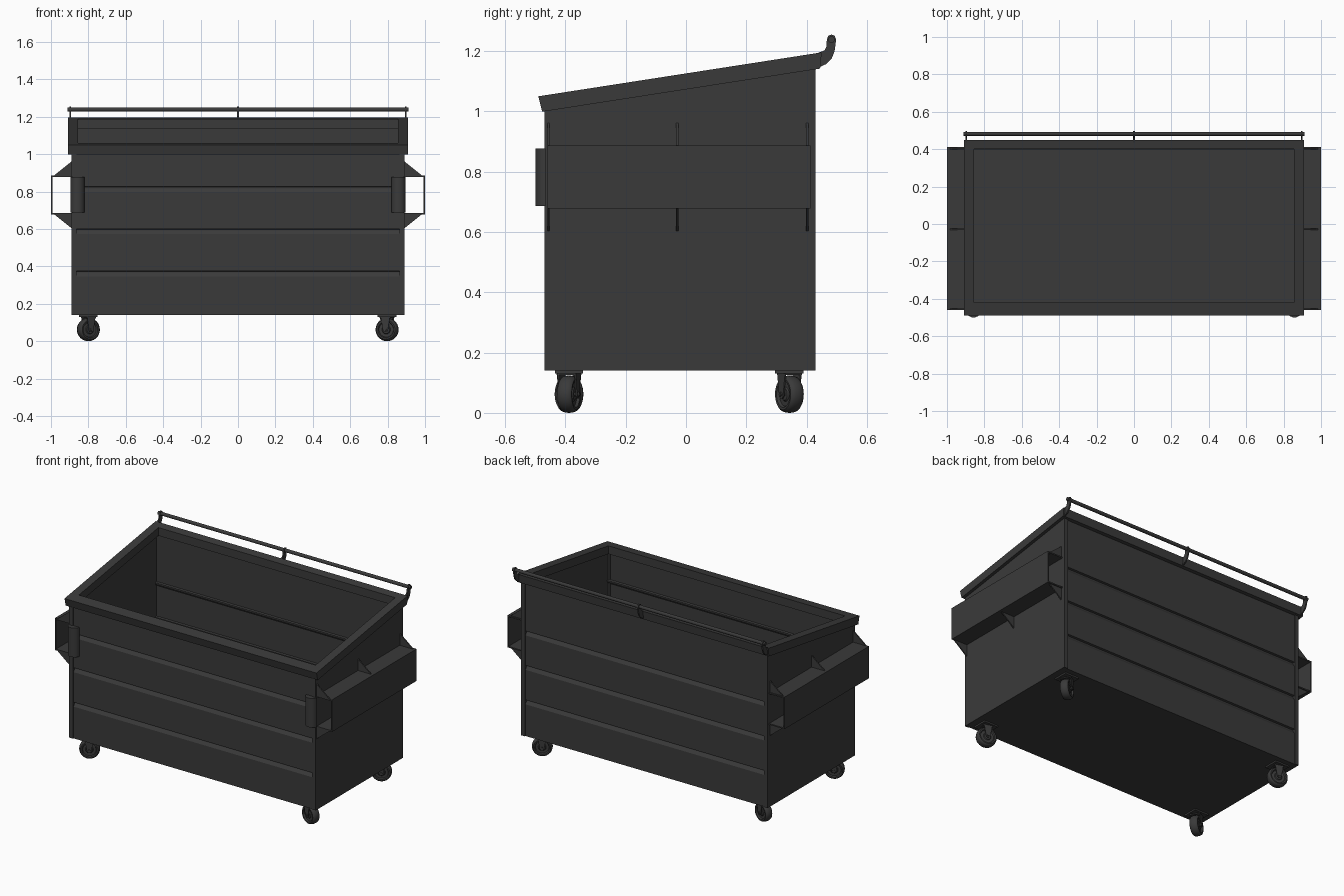
import bpy, bmesh
from math import pi, sin, cos, radians
from mathutils import Matrix, Vector

if "Cube" in bpy.data.objects:
    bpy.data.objects.remove(bpy.data.objects["Cube"])

dark = bpy.data.materials.new("dark_paint")
dark.diffuse_color = (0.042, 0.042, 0.042, 1)
dark.use_nodes = True
dark.node_tree.nodes["Principled BSDF"].inputs["Base Color"].default_value = dark.diffuse_color


def finish(name, bm, mirror=False, smooth=False, matrix=None):
    bmesh.ops.recalc_face_normals(bm, faces=bm.faces)
    me = bpy.data.meshes.new(name)
    bm.to_mesh(me)
    bm.free()
    me.materials.append(dark)
    ob = bpy.data.objects.new(name, me)
    bpy.context.collection.objects.link(ob)
    if matrix:
        ob.matrix_world = matrix
    if mirror:
        ob.modifiers.new("mirror", 'MIRROR')
    if smooth:
        bpy.ops.object.select_all(action='DESELECT')
        ob.select_set(True)
        bpy.context.view_layer.objects.active = ob
        bpy.ops.object.shade_smooth_by_angle(angle=radians(35))
    return ob


def prism(name, pts, axis, a, b, **kw):
    """Extrude a 2D outline along an axis from a to b."""
    def place(p, t):
        return {'x': (t, p[0], p[1]), 'y': (p[0], t, p[1]), 'z': (p[0], p[1], t)}[axis]
    bm = bmesh.new()
    lo = [bm.verts.new(place(p, a)) for p in pts]
    hi = [bm.verts.new(place(p, b)) for p in pts]
    bm.faces.new(lo)
    bm.faces.new(hi)
    n = len(pts)
    for i in range(n):
        j = (i + 1) % n
        bm.faces.new((lo[i], lo[j], hi[j], hi[i]))
    return finish(name, bm, **kw)


def rect(a0, b0, a1, b1):
    return [(a0, b0), (a1, b0), (a1, b1), (a0, b1)]


def circle(r, n, ca=0, cb=0):
    return [(ca + r * cos(2 * pi * i / n), cb + r * sin(2 * pi * i / n)) for i in range(n)]


def rim_z(y):
    return 1.05 + 0.155 * (y + 0.49)


BASE, FRONT, BACK = 0.14, -0.47, 0.43

# floor and side walls
prism("floor", rect(-0.885, FRONT + 0.006, 0.885, BACK - 0.006), 'z', BASE, BASE + 0.015)
prism("side_wall", [(FRONT, BASE), (BACK, BASE), (BACK, rim_z(BACK) - 0.02),
                    (FRONT, rim_z(FRONT) - 0.02)], 'x', 0.877, 0.89, mirror=True)


# front and back sheets with three pressed grooves, plus corner posts
def grooved_sheet(name, y, s):
    top = rim_z(y) - 0.02
    line = [(y, BASE)]
    for z in (0.36, 0.585, 0.81):
        line += [(y, z - 0.013), (y + s * 0.013, z + 0.006), (y + s * 0.013, z + 0.013), (y, z + 0.016)]
    line.append((y, top))
    inner = [(p + s * 0.012, z) for p, z in reversed(line)]
    prism(name, line + inner, 'x', -0.88, 0.88)


for side, y, s in (("front", FRONT, 1), ("back", BACK, -1)):
    grooved_sheet(side + "_wall", y + s * 0.006, s)
    prism(side + "_corner_post", rect(0.863, y, 0.89, y + s * 0.02), 'z', BASE,
          rim_z(y) - 0.02, mirror=True)

# sloping rim frame
bm = bmesh.new()
loops = []
for x, y0, y1, drop in ((0.91, -0.49, 0.45, 0), (0.91, -0.477, 0.445, 0.053),
                        (0.855, -0.42, 0.40, 0.053), (0.855, -0.42, 0.40, 0)):
    loops.append([bm.verts.new((px, py, rim_z(py) - drop)) for px, py in rect(-x, y0, x, y1)])
for k in range(4):
    a, b = loops[k], loops[(k + 1) % 4]
    for i in range(4):
        j = (i + 1) % 4
        bm.faces.new((a[i], a[j], b[j], b[i]))
finish("rim", bm)

# lifting pockets on both sides with triangular gussets
prism("lift_pocket", [(0.885, 0.887), (1.0, 0.887), (1.0, 0.678), (0.885, 0.678), (0.885, 0.686),
                      (0.993, 0.686), (0.993, 0.879), (0.885, 0.879)], 'y', -0.46, 0.413, mirror=True)
for i, y in enumerate((-0.46, -0.033, 0.398)):
    prism(f"upper_gusset_{i}", [(0.885, 0.885), (0.985, 0.885), (0.885, 0.965)], 'y', y, y + 0.008, mirror=True)
    prism(f"lower_gusset_{i}", [(0.885, 0.68), (0.985, 0.68), (0.885, 0.60)], 'y', y, y + 0.008, mirror=True)

# rounded guards on the front corners
arc = [(0.858 + 0.038 * cos(pi * i / 10), FRONT + 0.004 - 0.034 * sin(pi * i / 10)) for i in range(11)]
prism("corner_guard", arc, 'z', 0.687, 0.877, mirror=True, smooth=True)

# rear hinge rail on three curved brackets
bracket = [(0.435, 1.143), (0.465, 1.157), (0.483, 1.175), (0.493, 1.20), (0.498, 1.238), (0.493, 1.251),
           (0.482, 1.255), (0.471, 1.25), (0.467, 1.238), (0.466, 1.215), (0.459, 1.202), (0.435, 1.193)]
prism("rail_end_bracket", bracket, 'x', 0.892, 0.901, mirror=True)
prism("rail_middle_bracket", bracket, 'x', -0.0045, 0.0045)
prism("hinge_rail", circle(0.011, 16, 0.482, 1.238), 'x', -0.912, 0.912, smooth=True)


# swivel casters
def caster(tag, x, y, angle):
    m = Matrix.Translation((x, y, 0)) @ Matrix.Rotation(radians(angle), 4, 'Z')
    r = 0.062
    half = [(0.0, 0.02), (0.02, 0.02), (0.024, 0.015), (0.04, 0.015), (0.044, 0.024),
            (0.052, 0.025), (0.058, 0.02), (0.061, 0.011), (r, 0)]
    prof = half + [(a, -b) for a, b in reversed(half[:-1])]
    bm = bmesh.new()
    vs = [bm.verts.new((a, b, r)) for a, b in prof]
    es = [bm.edges.new(p) for p in zip(vs, vs[1:])]
    bmesh.ops.spin(bm, geom=vs + es, cent=Vector((0, 0, r)), axis=(0, 1, 0),
                   angle=2 * pi, steps=28, use_duplicate=False)
    bmesh.ops.remove_doubles(bm, verts=bm.verts, dist=1e-5)
    finish("wheel_" + tag, bm, smooth=True, matrix=m)
    leg = [(-0.026, 0.13), (0.026, 0.13), (0.013, 0.055), (0.006, 0.048), (-0.006, 0.048), (-0.013, 0.055)]
    for k, s in enumerate((-1, 1)):
        prism(f"fork_leg_{tag}_{k}", leg, 'y', s * 0.027, s * 0.032, matrix=m)
    prism("fork_crown_" + tag, rect(-0.028, -0.032, 0.028, 0.032), 'z', 0.125, 0.131, matrix=m)
    prism("axle_" + tag, circle(0.007, 12, 0, r), 'y', -0.037, 0.037, smooth=True, matrix=m)
    prism("caster_plate_" + tag, rect(-0.05, -0.047, 0.05, 0.047), 'z', 0.13, 0.142,
          matrix=Matrix.Translation((x, y, 0)))


caster("front_left", -0.80, -0.388, 30)
caster("front_right", 0.797, -0.388, -17)
caster("back_left", -0.80, 0.343, -17)
caster("back_right", 0.797, 0.343, 30)
